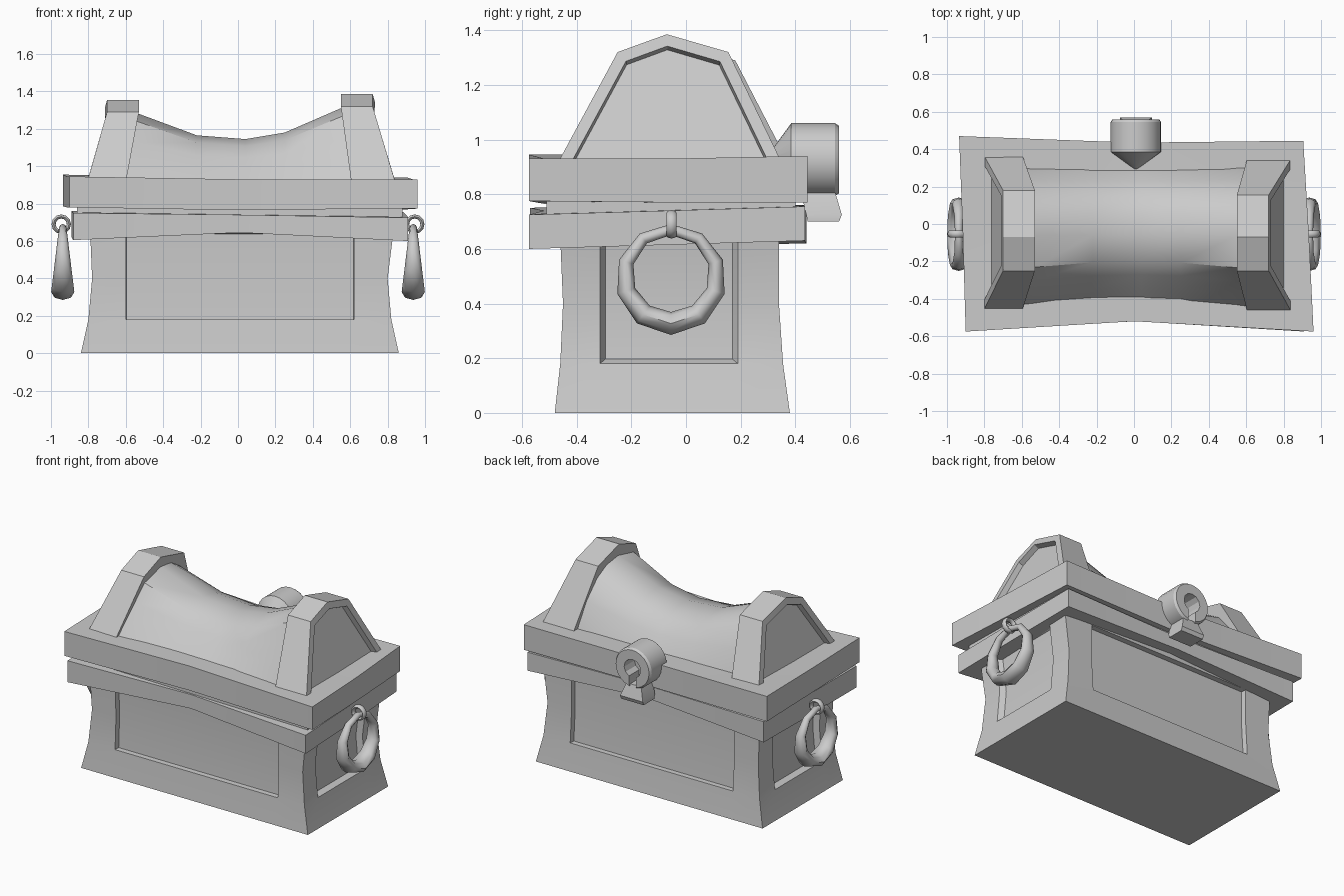
import bpy, bmesh, math
from mathutils import Vector

if "Cube" in bpy.data.objects:
    bpy.data.objects.remove(bpy.data.objects["Cube"])

GREY = (0.6, 0.6, 0.6, 1)
stone = bpy.data.materials.new("plain_grey")
stone.use_nodes = True
stone.diffuse_color = GREY
stone.node_tree.nodes["Principled BSDF"].inputs["Base Color"].default_value = GREY


def shade(obj, angle):
    bpy.ops.object.select_all(action="DESELECT")
    obj.select_set(True)
    bpy.context.view_layer.objects.active = obj
    bpy.ops.object.shade_smooth_by_angle(angle=math.radians(angle))


def finish(name, bm, angle=30):
    """Turn a bmesh into a named, shaded object."""
    bmesh.ops.recalc_face_normals(bm, faces=bm.faces)
    mesh = bpy.data.meshes.new(name)
    bm.to_mesh(mesh)
    bm.free()
    mesh.materials.append(stone)
    obj = bpy.data.objects.new(name, mesh)
    bpy.context.collection.objects.link(obj)
    shade(obj, angle)
    return obj


def loft(rings, wrap=False):
    """Skin closed rings of points; returns bmesh and rows of faces, caps last."""
    bm = bmesh.new()
    rows = [[bm.verts.new(p) for p in ring] for ring in rings]
    n = len(rows[0])
    pairs = list(zip(rows, rows[1:])) + ([(rows[-1], rows[0])] if wrap else [])
    sides = [[bm.faces.new((a[i], a[(i + 1) % n], b[(i + 1) % n], b[i]))
              for i in range(n)] for a, b in pairs]
    if not wrap:
        sides.append([bm.faces.new(rows[0]), bm.faces.new(rows[-1])])
    bmesh.ops.recalc_face_normals(bm, faces=bm.faces)
    return bm, sides


# Chest body with a sunken panel on each side
def body_ring(z, x0, x1, y0, y1):
    px, py = (-0.60, 0.62), (-0.315, 0.19)
    return [(x0, y0, z), (px[0], y0, z), (px[1], y0, z),
            (x1, y0, z), (x1, py[0], z), (x1, py[1], z),
            (x1, y1, z), (px[1], y1, z), (px[0], y1, z),
            (x0, y1, z), (x0, py[1], z), (x0, py[0], z)]


bm, sides = loft([body_ring(*r) for r in (
    (0, -0.84, 0.86, -0.48, 0.38),
    (0.18, -0.80, 0.82, -0.46, 0.355),
    (0.40, -0.78, 0.80, -0.45, 0.34),
    (0.64, -0.79, 0.83, -0.46, 0.34),
    (0.70, -0.80, 0.84, -0.46, 0.34))])
for side in range(4):
    panel = [row[side * 3 + 1] for row in sides[1:3]]
    bmesh.ops.inset_region(bm, faces=panel, thickness=0.02 if side % 2 else 0.003,
                           depth=-0.035, use_even_offset=True)
finish("chest_body", bm)


# Rims: eight outline points, each with bottom and top height
def rim(name, outline, under, over):
    bm = bmesh.new()
    low = [bm.verts.new((x, y, a)) for x, y, a, b in outline]
    high = [bm.verts.new((x, y, b)) for x, y, a, b in outline]
    for ring, z in ((low, under), (high, over)):
        hub = bm.verts.new((0, -0.06, z))
        for i in range(8):
            bm.faces.new((ring[i - 1], ring[i], hub))
    for i in range(8):
        bm.faces.new((low[i - 1], low[i], high[i], high[i - 1]))
    finish(name, bm)


rim("lower_rim", [
    (-0.88, -0.57, 0.605, 0.75), (0.01, -0.52, 0.645, 0.74),
    (0.91, -0.575, 0.60, 0.725), (0.90, -0.06, 0.615, 0.74),
    (0.885, 0.435, 0.63, 0.755), (0, 0.41, 0.67, 0.755),
    (-0.89, 0.44, 0.62, 0.76), (-0.885, -0.06, 0.61, 0.755)], 0.68, 0.765)
rim("upper_rim", [
    (-0.90, -0.575, 0.78, 0.945), (0, -0.52, 0.765, 0.93),
    (0.96, -0.575, 0.775, 0.93), (0.935, -0.06, 0.77, 0.93),
    (0.905, 0.445, 0.77, 0.94), (0, 0.435, 0.77, 0.935),
    (-0.935, 0.47, 0.785, 0.955), (-0.915, -0.06, 0.78, 0.945)], 0.765, 0.93)

# Inner lip closing the gap between the rims
lip = [(-0.86, -0.51), (0.88, -0.51), (0.87, 0.40), (-0.86, 0.40)]
bm, _ = loft([[(x, y, z) for x, y in lip] for z in (0.70, 0.82)])
finish("inner_lip", bm)

# Sagging barrel of the lid, its front edge growing crisp toward the ends
section = [(-0.41, 0), (-0.34, 0.3), (-0.27, 0.58), (-0.2, 0.84),
           (-0.06, 1), (0.06, 0.95), (0.15, 0.8), (0.23, 0.48), (0.30, 0)]
crest = [(-0.62, 1.3), (-0.53, 1.28), (-0.22, 1.165), (0.04, 1.145),
         (0.25, 1.18), (0.55, 1.31), (0.62, 1.33)]


def barrel_ring(x, top):
    flare = 0.11 * x * x
    return [(x, y - flare * (y < -0.1) + 0.25 * flare * (y > 0.2),
             0.91 + (top - 0.91) * (f + 0.15 * x * x * (f == 0.84)))
            for y, f in section]


bm, _ = loft([barrel_ring(x, top) for x, top in crest])
finish("lid_barrel", bm, 34)


# Arched lid ends with a sunken outer panel
def lid_end(name, outer, inner, top, back):
    z0, shoulder = 0.885, top - 0.065
    profile = [(-0.485, z0), (-0.25, shoulder), (-0.07, top),
               (back, shoulder), (back + 0.21, z0)]

    def ring(ends):
        return [(ends[0] + (ends[1] - ends[0]) * min(1, (z - z0) / (shoulder - z0)),
                 y, z) for y, z in profile]
    bm, sides = loft([ring(inner), ring(outer)])
    panel = [sides[-1][1]]
    bmesh.ops.inset_region(bm, faces=panel, thickness=0.043, use_even_offset=True)
    bmesh.ops.inset_region(bm, faces=panel, thickness=0.004, depth=-0.035,
                           use_even_offset=True)
    finish(name, bm)


lid_end("lid_end_left", (0.85, 0.72), (0.61, 0.55), 1.385, 0.155)
lid_end("lid_end_right", (-0.815, -0.70), (-0.605, -0.53), 1.355, 0.18)


# Hanging rings, thick at the bottom, each on a small loop
def ring_mesh(name, centre, radius, steps, thick, across, upright):
    """Ring in the YZ plane, or in the XZ plane when upright is False."""
    rings = []
    for i in range(steps):
        a = math.tau * i / steps
        low = (1 + math.cos(a)) / 2
        t = thick[0] + (thick[1] - thick[0]) * low
        w = across[0] + (across[1] - across[0]) * low
        pts = []
        for j in range(8):
            b = math.tau * j / 8
            r = radius + t * math.cos(b)
            u, v, side = r * math.sin(a), -r * math.cos(a), w * math.sin(b)
            offset = (side, u, v) if upright else (u, side, v)
            pts.append(Vector(centre) + Vector(offset))
        rings.append(pts)
    bm, _ = loft(rings, wrap=True)
    finish(name, bm, 65)


for label, s in (("left", 1), ("right", -1)):
    ring_mesh("handle_ring_" + label, (s * 0.937, -0.055, 0.499), 0.172, 10,
              (0.02, 0.042), (0.02, 0.062), True)
    ring_mesh("handle_loop_" + label, (s * 0.945, -0.053, 0.69), 0.041, 12,
              (0.011, 0.011), (0.019, 0.019), False)

# Lock: pointed drum, keyhole and flared foot
CX, CZ = 0.01, 0.925
drum = [(0.004, 0.29), (0.135, 0.385), (0.135, 0.545), (0.125, 0.56)]
bm, _ = loft([[(CX + r * math.cos(k * math.tau / 24), y,
                CZ + r * math.sin(k * math.tau / 24)) for k in range(24)]
              for r, y in drum])
lock = finish("lock_drum", bm)

hole = [(0.062 * math.cos(math.radians(d)), 0.062 * math.sin(math.radians(d)))
        for d in range(-65, 246, 31)] + [(-0.026, -0.16), (0.026, -0.16)]
bm, _ = loft([[(CX + x, y, CZ + z) for x, z in hole] for y in (0.45, 0.65)])
cutter = finish("keyhole_cutter", bm)
cutter.hide_render = True
cut = lock.modifiers.new("keyhole", "BOOLEAN")
cut.object = cutter
cut.solver = "EXACT"
graph = bpy.context.evaluated_depsgraph_get()
cut_mesh = bpy.data.meshes.new_from_object(lock.evaluated_get(graph))
lock.modifiers.clear()
lock.data = cut_mesh
bpy.data.objects.remove(cutter)
shade(lock, 30)

foot = [(0.70, 0.085, 0.445, 0.56), (0.725, 0.085, 0.44, 0.57),
        (0.81, 0.055, 0.42, 0.545)]
bm, _ = loft([[(CX - w, a, z), (CX + w, a, z), (CX + w, b, z), (CX - w, b, z)]
              for z, w, a, b in foot])
finish("lock_foot", bm)
